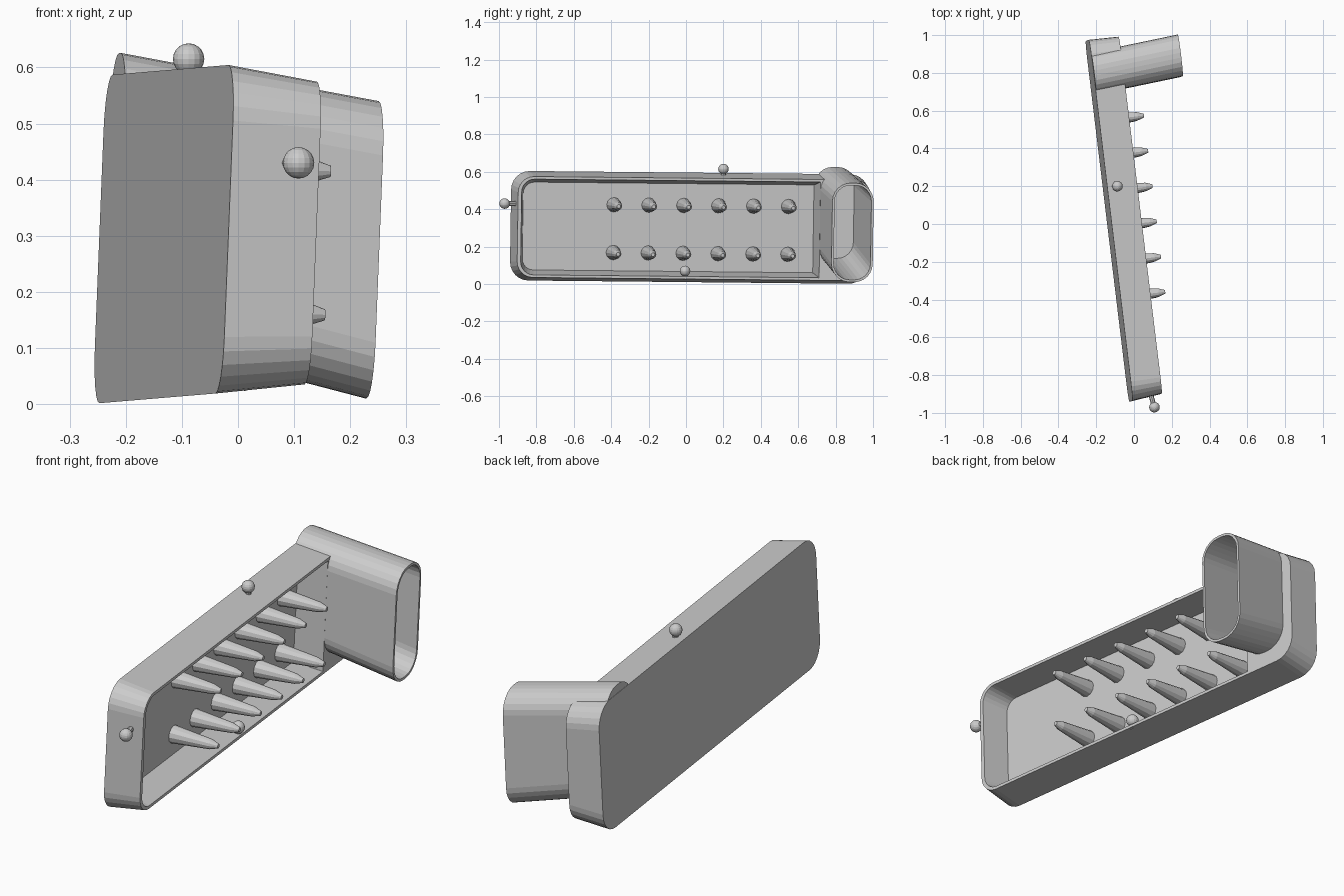
import bpy, bmesh, math
from mathutils import Vector, Matrix

if "Cube" in bpy.data.objects:
    bpy.data.objects.remove(bpy.data.objects["Cube"])

# Slightly tilted tray frame: l along the length, u up, d out of the back plate
L = Vector((-0.12, 0.993, -0.01)).normalized()
N = L.cross(Vector((0.04, 0.015, 1))).normalized()
U = N.cross(L)
FRAME = Matrix((L, U, N)).transposed().to_4x4()
FRAME.translation = (-0.132, 0.017, 0.303)

grey = bpy.data.materials.new("light_grey")
grey.diffuse_color = (0.6, 0.6, 0.6, 1)
grey.use_nodes = True
grey.node_tree.nodes["Principled BSDF"].inputs["Base Color"].default_value = grey.diffuse_color


def finish(name, bm):
    bmesh.ops.recalc_face_normals(bm, faces=bm.faces)
    me = bpy.data.meshes.new(name)
    bm.to_mesh(me)
    bm.free()
    me.materials.append(grey)
    ob = bpy.data.objects.new(name, me)
    bpy.context.collection.objects.link(ob)
    return ob


def ring(l0, l1, u0, u1, d, r_low, r_high, n=6):
    """Rounded rectangle with separate radii at the low and high l ends."""
    pts = []
    for k, (sl, su) in enumerate(((1, 1), (-1, 1), (-1, -1), (1, -1))):
        r = r_high if sl > 0 else r_low
        cl = l1 - r if sl > 0 else l0 + r
        cu = u1 - r if su > 0 else u0 + r
        for i in range(n + 1):
            a = math.pi / 2 * (k + i / n)
            pts.append(FRAME @ Vector((cl + r * math.cos(a), cu + r * math.sin(a), d)))
    return pts


def loft(name, a, b):
    bm = bmesh.new()
    va, vb = [[bm.verts.new(p) for p in pts] for pts in (a, b)]
    n = len(va)
    bm.faces.new(va)
    bm.faces.new(vb)
    for i in range(n):
        j = (i + 1) % n
        bm.faces.new((va[i], va[j], vb[j], vb[i]))
    return finish(name, bm)


def cut(ob, cutter):
    mod = ob.modifiers.new("cut", "BOOLEAN")
    mod.operation = "DIFFERENCE"
    mod.solver = "EXACT"
    mod.object = cutter
    bpy.context.view_layer.objects.active = ob
    bpy.ops.object.modifier_apply(modifier=mod.name)


def tube_ring(t, wall):
    # t = 0 at the back plate, 1 at the mouth
    l, u, d = 0.782 + 0.041 * t, 0.083 * (1 - t), 0.002 + 0.471 * t
    hl, hu = 0.111 - wall, 0.248 + 0.017 * t - wall
    r = 0.098 - wall
    return ring(l - hl, l + hl, u - hu, u + hu, d, r, r)


def rod(name, p, direction, sections, seg):
    """Turned rod; sections are (distance, radius)."""
    bm = bmesh.new()
    for (d0, r0), (d1, r1) in zip(sections, sections[1:]):
        bmesh.ops.create_cone(bm, cap_ends=True, segments=seg, radius1=r0, radius2=r1,
                              depth=d1 - d0, matrix=Matrix.Translation((0, 0, (d0 + d1) / 2)))
    rot = direction.to_track_quat("Z", "Y").to_matrix().to_4x4()
    bm.transform(Matrix.Translation(p) @ rot)
    return finish(name, bm)


# Tray with a drafted wall, hollowed up to the divider beside the tube
tray = loft("tray", ring(-0.962, 0.962, -0.293, 0.293, 0, 0.1, 0.1),
            ring(-0.943, 0.96, -0.27, 0.27, 0.16, 0.085, 0.095))
a = ring(-0.9, 0.665, -0.235, 0.235, 0.03, 0.06, 0.002)
b = ring(-0.925, 0.685, -0.257, 0.257, 0.165, 0.07, 0.002)
cavity = loft("cavity_cutter", a, b)
# Oval tube, skewed downward and outward
tube = loft("tube", tube_ring(0, 0), tube_ring(1, 0))
core = loft("core_cutter", tube_ring(0.04, 0.012), tube_ring(1.03, 0.012))
cut(tray, cavity)
cut(tray, core)
cut(tube, core)
for c in (cavity, core):
    bpy.data.objects.remove(c)

# Two rows of tapered pegs
for row, u in enumerate((0.118, -0.138)):
    for i in range(6):
        p = FRAME @ Vector((-0.41 + 0.188 * i, u, 0.025))
        rod(f"peg_{row}_{i}", p, N, ((0, 0.04), (0.185, 0.022), (0.22, 0.01)), 12)

# Ball knobs on short stems
for name, pos, foot in (("end_knob", (0.108, -0.97, 0.43), (0.085, -0.89, 0.43)),
                        ("top_knob", (-0.088, 0.2, 0.615), (-0.088, 0.2, 0.57)),
                        ("lower_knob", (0.005, -0.005, 0.07), (0.0, -0.005, 0.025))):
    pos, foot = Vector(pos), Vector(foot)
    bm = bmesh.new()
    bmesh.ops.create_uvsphere(bm, u_segments=16, v_segments=10, radius=0.028,
                              matrix=Matrix.Translation(pos))
    finish(name, bm)
    rod(name + "_stem", foot, pos - foot, ((0, 0.013), ((pos - foot).length, 0.013)), 8)
